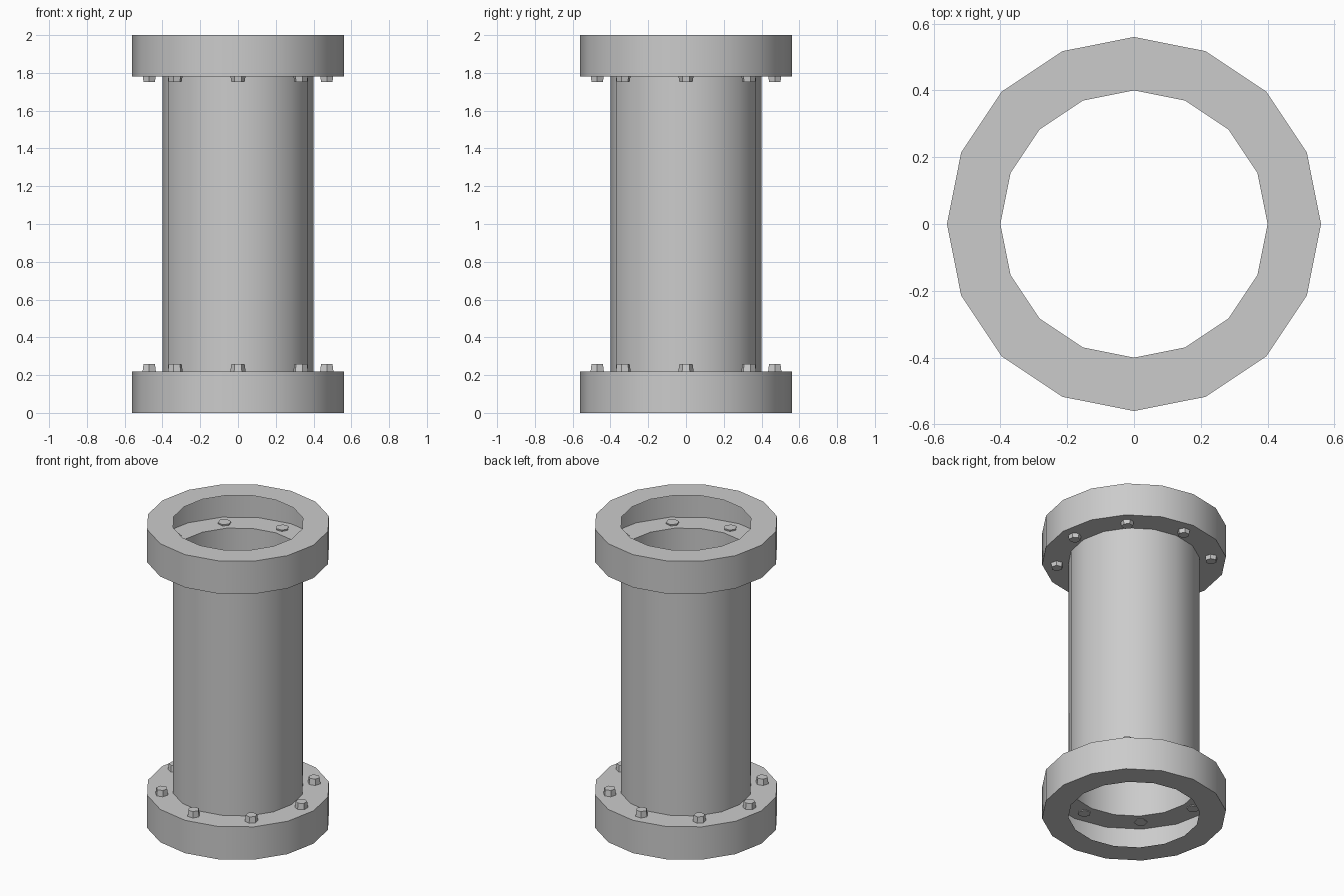
import bpy, bmesh, math
from math import cos, sin, pi

if "Cube" in bpy.data.objects:
    bpy.data.objects.remove(bpy.data.objects["Cube"])


def make_object(name, bm):
    mesh = bpy.data.meshes.new(name)
    bm.to_mesh(mesh)
    bm.free()
    ob = bpy.data.objects.new(name, mesh)
    bpy.context.collection.objects.link(ob)
    return ob


def shade(ob, degrees):
    bpy.ops.object.select_all(action='DESELECT')
    ob.select_set(True)
    bpy.context.view_layer.objects.active = ob
    bpy.ops.object.shade_smooth_by_angle(angle=math.radians(degrees))


def lathe(name, profile, sides=16):
    bm = bmesh.new()
    rings = [[bm.verts.new((r * cos(2 * pi * i / sides), r * sin(2 * pi * i / sides), z))
              for i in range(sides)] for r, z in profile]
    for a, b in zip(rings, rings[1:]):
        for i in range(sides):
            j = (i + 1) % sides
            bm.faces.new((a[i], a[j], b[j], b[i]))
    return make_object(name, bm)


def bolt(name, angle, z_base, z_tip):
    # tapered hexagonal head with a flat side facing outwards
    bm = bmesh.new()
    cx, cy = 0.47 * cos(angle), 0.47 * sin(angle)
    base, tip = [[bm.verts.new((cx + r * cos(angle + pi / 6 + k * pi / 3),
                                cy + r * sin(angle + pi / 6 + k * pi / 3), z))
                  for k in range(6)] for r, z in ((0.041, z_base), (0.035, z_tip))]
    bm.faces.new(base)
    bm.faces.new(tip)
    for k in range(6):
        j = (k + 1) % 6
        bm.faces.new((base[k], base[j], tip[j], tip[k]))
    bmesh.ops.recalc_face_normals(bm, faces=bm.faces)
    return make_object(name, bm)


# Open thin-walled pipe with hollow flanges at both ends
pipe = lathe("flanged_pipe", [(0.40, 0), (0.56, 0), (0.56, 0.22), (0.40, 0.22),
                              (0.40, 1.78), (0.56, 1.78), (0.56, 2), (0.40, 2)])
shade(pipe, 30)

# Bolts on the inner face of each flange
for i in range(8):
    bolt(f"lower_bolt_{i + 1}", i * pi / 4, 0.215, 0.26)
    bolt(f"upper_bolt_{i + 1}", i * pi / 4, 1.79, 1.752)
